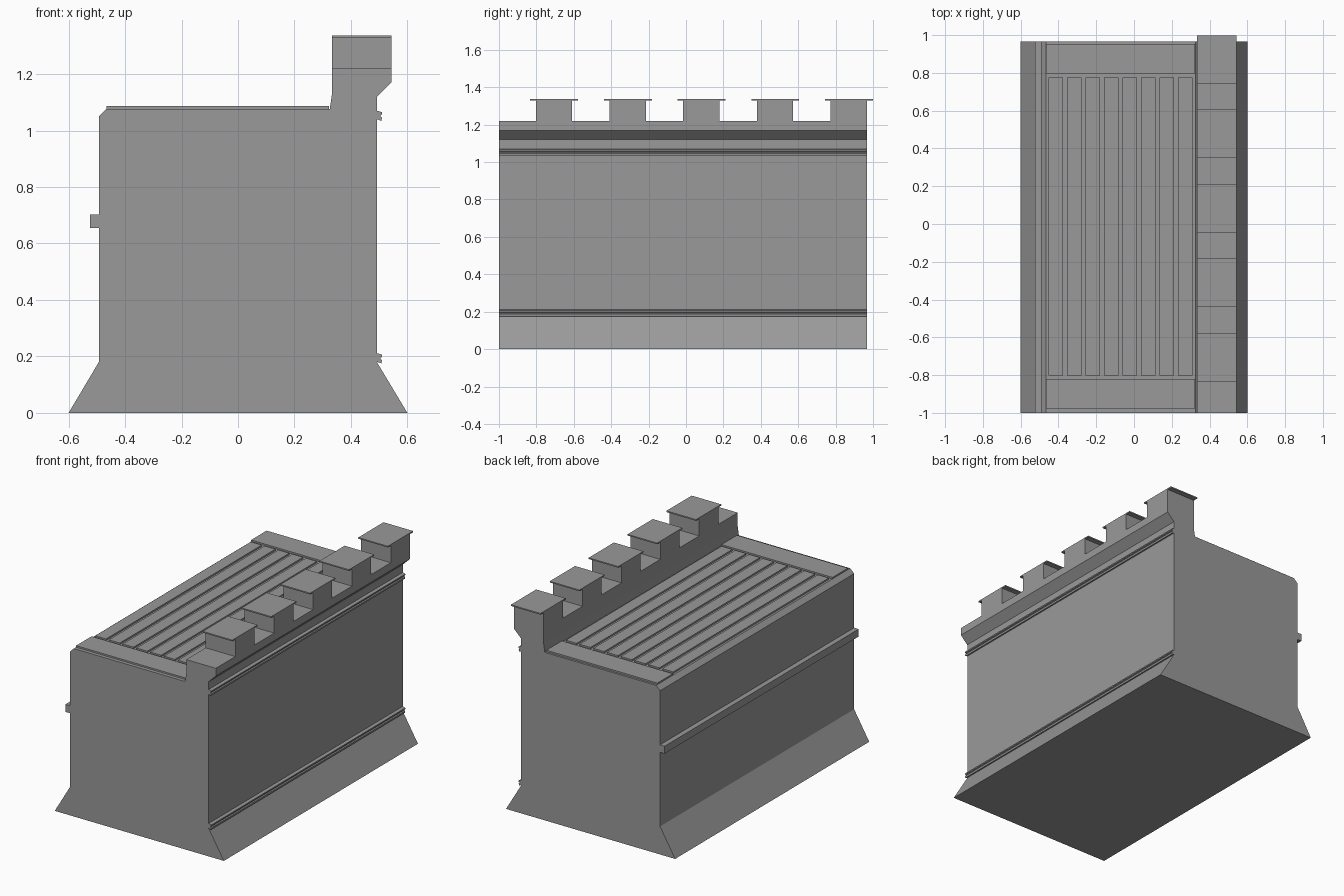
import bpy

if "Cube" in bpy.data.objects:
    bpy.data.objects.remove(bpy.data.objects["Cube"])

Y0, Y1 = -1.0, 0.967

stone = bpy.data.materials.new("dark_stone")
stone.diffuse_color = (0.32, 0.32, 0.32, 1)
stone.use_nodes = True
stone.node_tree.nodes["Principled BSDF"].inputs["Base Color"].default_value = stone.diffuse_color


def extrude_profile(name, pts, y0=Y0, y1=Y1):
    """Prism from an (x, z) outline listed counter-clockwise seen from the front."""
    n = len(pts)
    verts = [(x, y0, z) for x, z in pts] + [(x, y1, z) for x, z in pts]
    faces = [tuple(range(n)), tuple(reversed(range(n, 2 * n)))]
    faces += [((i + 1) % n, i, n + i, n + (i + 1) % n) for i in range(n)]
    mesh = bpy.data.meshes.new(name)
    mesh.from_pydata(verts, [], faces)
    mesh.materials.append(stone)
    obj = bpy.data.objects.new(name, mesh)
    bpy.context.collection.objects.link(obj)
    return obj


def box(name, x0, x1, y0, y1, z0, z1):
    return extrude_profile(name, [(x0, z0), (x1, z0), (x1, z1), (x0, z1)], y0, y1)


# Wall body with sloped foot, flat roof and overhanging parapet
extrude_profile("wall_body", [
    (-0.60, 0), (0.60, 0), (0.492, 0.18), (0.492, 1.12), (0.543, 1.17),
    (0.543, 1.22), (0.333, 1.22), (0.333, 1.13), (0.325, 1.077),
    (-0.465, 1.077), (-0.493, 1.05), (-0.493, 0.18)])

# Grooved mouldings along the outer face
for name, z in (("lower_moulding", 0.175), ("upper_moulding", 1.034)):
    extrude_profile(name, [
        (0.485, z + 0.008), (0.495, z + 0.005), (0.508, z), (0.510, z + 0.012),
        (0.504, z + 0.016), (0.504, z + 0.020), (0.510, z + 0.023),
        (0.510, z + 0.031), (0.495, z + 0.036), (0.485, z + 0.036)])

# Band along the inner face
box("rear_band", -0.525, -0.485, Y0, Y1, 0.655, 0.703)

# Merlons with thin caps overhanging along the wall
for i in range(5):
    y = -0.705 + i * 0.394
    box(f"merlon_{i + 1}", 0.333, 0.543, y - 0.098, y + 0.096, 1.215, 1.331)
    box(f"merlon_cap_{i + 1}", 0.333, 0.543, y - 0.128, y + 0.128, 1.329, 1.337)

# Walkway end boards and slats
box("end_board_front", -0.465, 0.322, -0.977, -0.82, 1.07, 1.087)
box("end_board_back", -0.465, 0.322, 0.797, 0.954, 1.07, 1.087)
for i in range(8):
    x = -0.452 + i * 0.0978
    box(f"walkway_slat_{i + 1}", x, x + 0.077, -0.802, 0.776, 1.07, 1.087)
